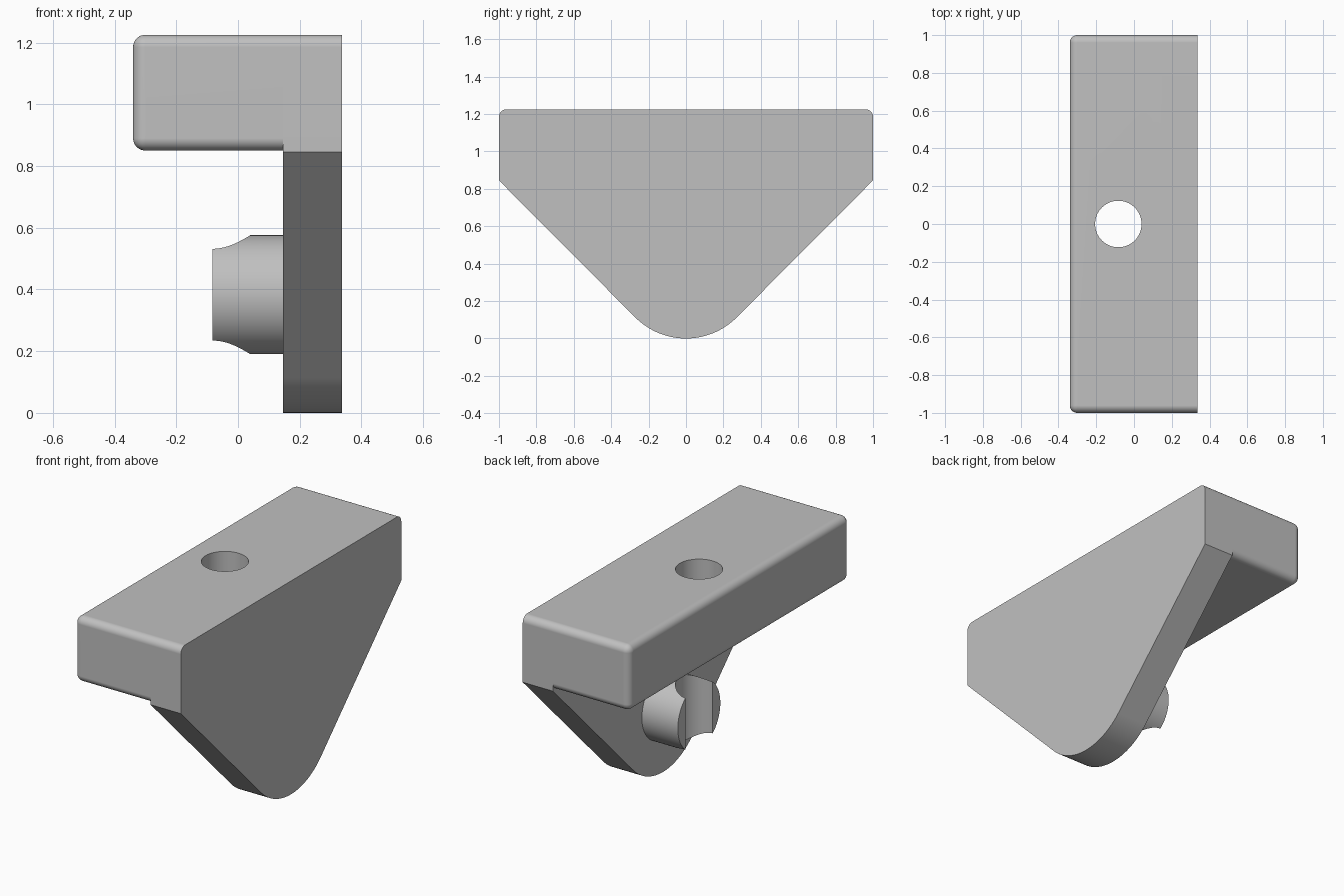
import bpy
import bmesh
from math import cos, sin, radians
from mathutils import Matrix, Vector

if "Cube" in bpy.data.objects:
    bpy.data.objects.remove(bpy.data.objects["Cube"], do_unlink=True)

grey = bpy.data.materials.new("plain grey")
grey.use_nodes = True
colour = (0.53, 0.53, 0.53, 1)
grey.diffuse_color = colour
grey.node_tree.nodes["Principled BSDF"].inputs["Base Color"].default_value = colour

BACK, STEP, FACE = -0.34, 0.145, 0.337   # x of the block end, plate inside, plate outside
BOTTOM, TOP = 0.85, 1.225                # z of the block
ROUND = 0.04                             # edge rounding
TIP = 0.383                              # plate tip radius and boss height
HOLE_X, HOLE_R = -0.083, 0.123


def add_object(name, bm):
    bmesh.ops.recalc_face_normals(bm, faces=bm.faces)
    mesh = bpy.data.meshes.new(name)
    bm.to_mesh(mesh)
    bm.free()
    mesh.materials.append(grey)
    obj = bpy.data.objects.new(name, mesh)
    bpy.context.collection.objects.link(obj)
    return obj


def cylinder(name, radius, start, end, sides=96):
    bm = bmesh.new()
    start, end = Vector(start), Vector(end)
    axis = end - start
    turn = Vector((0, 0, 1)).rotation_difference(axis).to_matrix().to_4x4()
    bmesh.ops.create_cone(bm, cap_ends=True, segments=sides, radius1=radius, radius2=radius,
                          depth=axis.length, matrix=Matrix.Translation((start + end) / 2) @ turn)
    return add_object(name, bm)


def arc(y, z, radius, first, last, steps):
    angles = [radians(first + (last - first) * i / steps) for i in range(steps + 1)]
    return [(y + radius * cos(a), z + radius * sin(a)) for a in angles]


# Block with every edge rounded except those against the plate
bm = bmesh.new()
bmesh.ops.create_cube(bm, size=1)
for v in bm.verts:
    v.co = (STEP if v.co.x > 0 else BACK, 2 * v.co.y, TOP if v.co.z > 0 else BOTTOM)
edges = [e for e in bm.edges if min(v.co.x for v in e.verts) < 0]
bmesh.ops.bevel(bm, geom=edges, offset=ROUND, segments=8, profile=0.5, affect='EDGES')
block = add_object("top_block", bm)

# Tapered plate with a rounded tip, flush with the top of the block
outline = [(-1, 0.845)] + arc(0, TIP, TIP, 225, 315, 32) + [(1, 0.845)]
outline += arc(1 - ROUND, TOP - ROUND, ROUND, 0, 90, 8)
outline += arc(ROUND - 1, TOP - ROUND, ROUND, 90, 180, 8)
bm = bmesh.new()
face = bm.faces.new([bm.verts.new((STEP, y, z)) for y, z in outline])
side = bmesh.ops.extrude_face_region(bm, geom=[face], use_keep_orig=True)
moved = [g for g in side["geom"] if isinstance(g, bmesh.types.BMVert)]
bmesh.ops.translate(bm, verts=moved, vec=(FACE - STEP, 0, 0))
plate = add_object("tapered_plate", bm)

# Round boss on the inside of the plate
boss = cylinder("round_boss", 0.193, (HOLE_X, 0, TIP), (STEP + 0.01, 0, TIP))

# Vertical hole through the block, which also grooves the boss
cutter = cylinder("hole_cutter", HOLE_R, (HOLE_X, 0, -0.2), (HOLE_X, 0, 1.5))
cutter.hide_render = True
for obj in (block, boss):
    cut = obj.modifiers.new("hole", 'BOOLEAN')
    cut.operation = 'DIFFERENCE'
    cut.solver = 'EXACT'
    cut.object = cutter
    bpy.context.view_layer.objects.active = obj
    bpy.ops.object.modifier_apply(modifier=cut.name)
bpy.data.objects.remove(cutter, do_unlink=True)

# Smooth the curved faces, keep the flat ones flat
for obj in (block, plate, boss):
    bpy.ops.object.select_all(action='DESELECT')
    obj.select_set(True)
    bpy.context.view_layer.objects.active = obj
    bpy.ops.object.shade_smooth_by_angle(angle=radians(30))
    weighted = obj.modifiers.new("flat faces", 'WEIGHTED_NORMAL')
    weighted.keep_sharp = True
